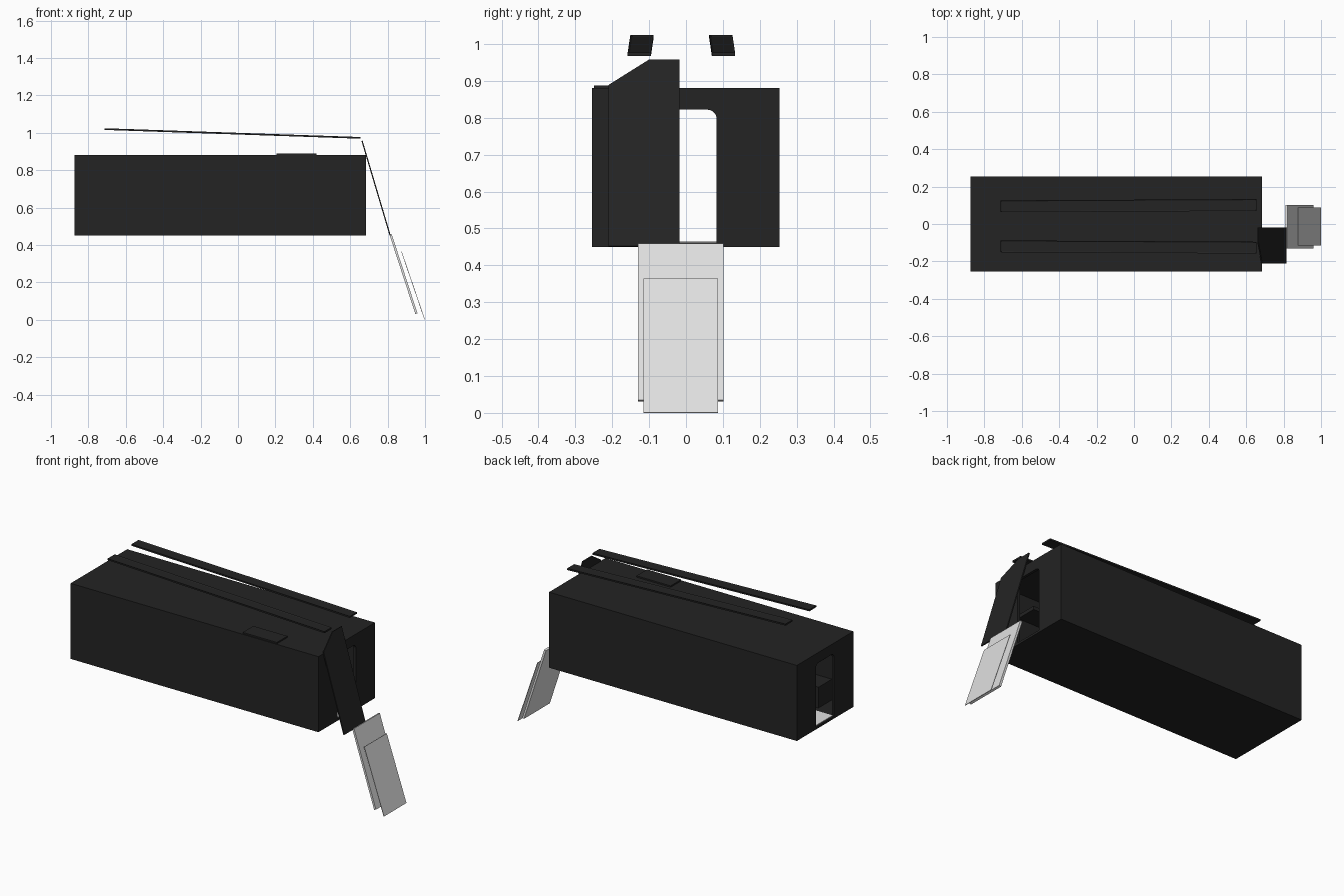
import bpy, bmesh, math
from mathutils import Vector

cube = bpy.data.objects.get("Cube")
if cube:
    bpy.data.objects.remove(cube, do_unlink=True)


def material(name, value):
    m = bpy.data.materials.new(name)
    m.use_nodes = True
    m.diffuse_color = (value, value, value, 1)
    bsdf = next(n for n in m.node_tree.nodes if n.type == 'BSDF_PRINCIPLED')
    bsdf.inputs["Base Color"].default_value = (value, value, value, 1)
    return m


dark = material("charcoal", 0.017)
light = material("light grey", 0.75)


def finish(bm, name, mat):
    bmesh.ops.recalc_face_normals(bm, faces=bm.faces)
    mesh = bpy.data.meshes.new(name)
    bm.to_mesh(mesh)
    bm.free()
    ob = bpy.data.objects.new(name, mesh)
    mesh.materials.append(mat)
    bpy.context.collection.objects.link(ob)
    return ob


def extrude(bm, points, offset):
    face = bm.faces.new([bm.verts.new(p) for p in points])
    out = bmesh.ops.extrude_face_region(bm, geom=[face])["geom"]
    verts = [g for g in out if isinstance(g, bmesh.types.BMVert)]
    bmesh.ops.translate(bm, verts=verts, vec=offset)


def prism(name, points, offset, mat):
    bm = bmesh.new()
    extrude(bm, [Vector(p) for p in points], Vector(offset))
    return finish(bm, name, mat)


def box(name, x, y, z, mat):
    pts = [(x[0], y[0], z[0]), (x[1], y[0], z[0]), (x[1], y[1], z[0]), (x[0], y[1], z[0])]
    return prism(name, pts, (0, 0, z[1] - z[0]), mat)


def slab(name, top, bottom, y, thick, mat):
    """Tilted plate between two (x, z) points."""
    a, b = Vector((top[0], y[0], top[1])), Vector((bottom[0], y[0], bottom[1]))
    n = (b - a).cross(Vector((0, 1, 0))).normalized()
    if n.z < 0:
        n.negate()
    n *= thick
    return prism(name, [a, b, b + n, a + n], (0, y[1] - y[0], 0), mat)


def cut(ob, cutter):
    mod = ob.modifiers.new("opening", 'BOOLEAN')
    mod.operation = 'DIFFERENCE'
    mod.solver = 'EXACT'
    mod.object = cutter
    cutter.hide_render = True
    cutter.hide_viewport = True
    cutter.display_type = 'WIRE'


# Hollow body with a round-topped doorway through both ends
body = box("body", (-0.875, 0.685), (-0.255, 0.253), (0.45, 0.88), dark)
cut(body, box("cavity_cutter", (-0.86, 0.67), (-0.24, 0.24), (0.462, 0.865), dark))
half, top, r = 0.083, 0.822, 0.025
arch = [(-1, -half, 0.462), (-1, half, 0.462)]
for side in (1, -1):
    for i in range(6):
        a = math.radians(18 * i if side > 0 else 90 + 18 * i)
        arch.append((-1, side * (half - r) + r * math.cos(a), top - r + r * math.sin(a)))
cut(body, prism("doorway_cutter", arch, (2, 0, 0), dark))

# Interior floor, benches and racks
box("floor", (-0.865, 0.68), (-0.083, 0.083), (0.458, 0.465), light)
for side, word in ((1, "left"), (-1, "right")):
    y = sorted((side * 0.24, side * 0.12))
    box(word + "_bench", (-0.75, 0.55), y, (0.462, 0.58), dark)
    box(word + "_rack", (-0.75, 0.55), y, (0.72, 0.74), dark)

# Roof hatch
box("roof_hatch", (0.205, 0.42), (-0.25, -0.155), (0.878, 0.888), dark)

# Sloping roof rails, slightly splayed, with a recessed top panel
for side, inner, word in ((1, 0.063, "left"), (-1, -0.088, "right")):
    rail = slab(word + "_roof_rail", (-0.715, 1.015), (0.655, 0.968),
                sorted((inner, inner + side * 0.063)), 0.009, dark)
    bm = bmesh.new()
    bm.from_mesh(rail.data)
    for v in bm.verts:
        if v.co.x > 0:
            v.co.y += side * 0.007
    face = max(bm.faces, key=lambda f: f.normal.z * f.calc_area())
    bmesh.ops.inset_individual(bm, faces=[face], thickness=0.008, depth=-0.003)
    bm.to_mesh(rail.data)
    bm.free()

# Leaning door panel with one clipped upper corner
def lean(y, z):
    return (0.66 + (0.956 - z) * 0.297, y, z)

outline = [(-0.21, 0.45), (-0.018, 0.45), (-0.018, 0.956), (-0.1, 0.956), (-0.21, 0.887)]
prism("leaning_door", [lean(y, z) for y, z in outline], (0.006, 0, 0.002), dark)

# Two-stage ramp
slab("ramp_upper", (0.81, 0.455), (0.948, 0.031), (-0.13, 0.102), 0.012, light)
slab("ramp_lower", (0.873, 0.363), (0.997, 0.0), (-0.115, 0.087), 0.003, light)
